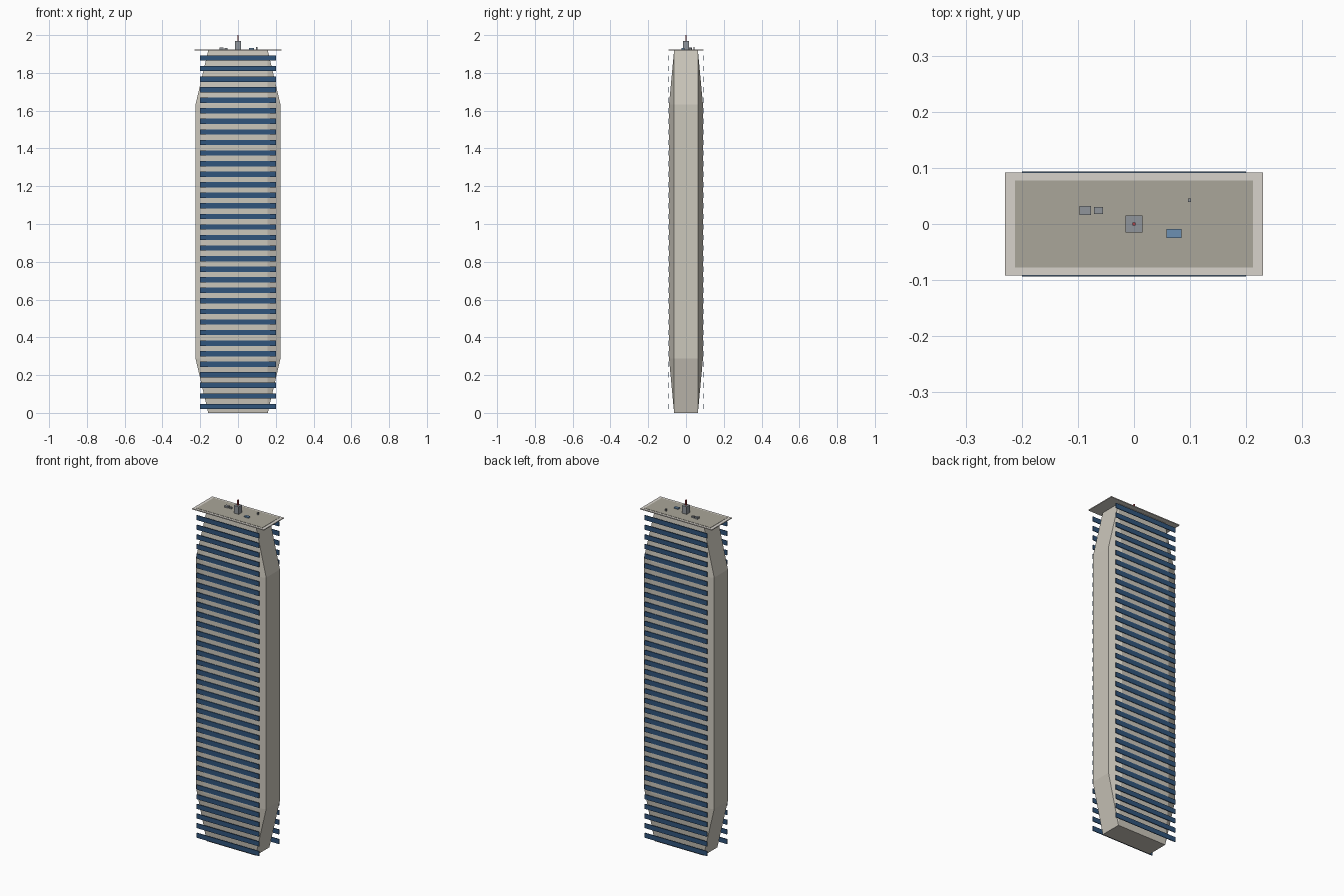
import bpy, bmesh

if "Cube" in bpy.data.objects:
    bpy.data.objects.remove(bpy.data.objects["Cube"])

def material(name, rgb):
    m = bpy.data.materials.new(name)
    m.diffuse_color = (*rgb, 1)
    m.use_nodes = True
    m.node_tree.nodes["Principled BSDF"].inputs["Base Color"].default_value = m.diffuse_color
    return m

stone = material("stone", (0.60, 0.57, 0.50))
trim = material("trim", (0.68, 0.65, 0.60))
roofing = material("roofing", (0.40, 0.38, 0.32))
glass = material("glass", (0.03, 0.09, 0.20))
metal = material("metal", (0.28, 0.30, 0.33))
blue = material("blue", (0.15, 0.28, 0.45))
red = material("red", (0.45, 0.05, 0.06))

def box(name, x, y, z0, z1, sx, sy, mat, bevel=0):
    bm = bmesh.new()
    bmesh.ops.create_cube(bm, size=1)
    # bevel the unit cube first so the chamfer stretches with the proportions
    if bevel:
        bmesh.ops.bevel(bm, geom=bm.edges[:], offset=bevel, offset_type='OFFSET',
                        segments=1, affect='EDGES', profile=0.5)
    bmesh.ops.scale(bm, vec=(sx, sy, z1 - z0), verts=bm.verts)
    bmesh.ops.translate(bm, vec=(x, y, (z0 + z1) / 2), verts=bm.verts)
    me = bpy.data.meshes.new(name)
    bm.to_mesh(me)
    bm.free()
    me.materials.append(mat)
    ob = bpy.data.objects.new(name, me)
    bpy.context.collection.objects.link(ob)
    return ob

# Chamfered tower body
box("tower_body", 0, 0, 0, 1.92, 0.45, 0.18, stone, bevel=0.15)

# Window bands on the front and back
for i in range(34):
    zc = 0.034 + i * 0.0559
    for side, s in (("front", -1), ("back", 1)):
        box(f"window_band_{side}_{i + 1}", 0, s * 0.0915, zc - 0.014, zc + 0.014,
            0.40, 0.004, glass)

# Roof slab and darker roof deck
box("roof_slab", 0, 0, 1.918, 1.923, 0.46, 0.184, trim)
box("roof_deck", 0, 0, 1.922, 1.9245, 0.424, 0.155, roofing)

# Rooftop equipment
box("lift_housing", 0, 0, 1.924, 1.969, 0.03, 0.03, metal)
box("antenna_mast", 0, 0, 1.969, 2.0, 0.006, 0.006, red)
box("vent_unit_large", -0.087, 0.024, 1.924, 1.934, 0.02, 0.016, metal)
box("vent_unit_small", -0.063, 0.024, 1.924, 1.932, 0.016, 0.012, metal)
box("water_tank", 0.071, -0.017, 1.924, 1.931, 0.027, 0.016, blue)
box("vent_pipe", 0.099, 0.042, 1.924, 1.938, 0.006, 0.006, metal)
